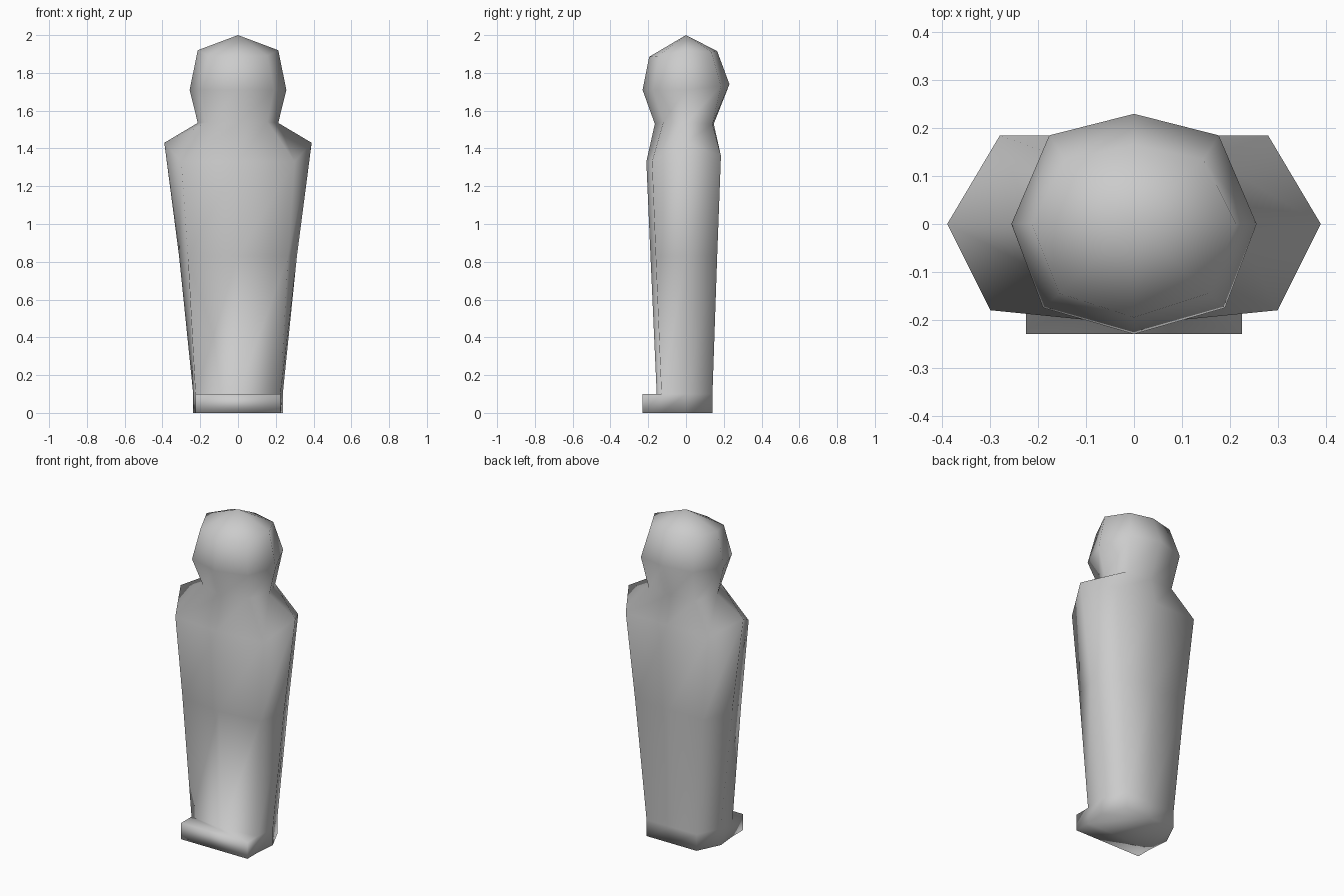
import bpy, bmesh

if "Cube" in bpy.data.objects:
    bpy.data.objects.remove(bpy.data.objects["Cube"])

# Each ring: front (y,z), front corner (x,y,z), side (x,z), back corner (x,y,z), back (y,z)
RINGS = [
    ((-.15, 0), (.225, -.13, 0), (.237, 0), (.17, .14, 0), (.14, 0)),                      # sole
    ((-.155, .1), (.225, -.13, .1), (.237, .1), (.17, .14, .1), (.14, .1)),                # ankles
    ((-.188, .83), (.265, -.16, .83), (.312, .83), (.23, .165, .83), (.165, .83)),         # waist
    ((-.21, 1.33), (.30, -.18, 1.33), (.39, 1.43), (.28, .185, 1.36), (.185, 1.36)),       # shoulders
    ((-.165, 1.53), (.155, -.12, 1.54), (.213, 1.535), (.155, .14, 1.53), (.147, 1.53)),   # neck
    ((-.23, 1.71), (.19, -.175, 1.71), (.256, 1.71), (.177, .185, 1.73), (.23, 1.74)),     # face
    ((-.195, 1.885), (.155, -.145, 1.89), (.213, 1.92), (.145, .135, 1.91), (.165, 1.915)),  # crown
]


def ring_points(front, fc, side, bc, back):
    right = [fc, (side[0], 0, side[1]), bc]
    left = [(-x, y, z) for x, y, z in reversed(right)]
    return [(0, *front)] + right + [(0, *back)] + left


bm = bmesh.new()
rings = [[bm.verts.new(p) for p in ring_points(*r)] for r in RINGS]

# Walls between rings; the front of the lowest band is left for the foot
for k, (lo, hi) in enumerate(zip(rings, rings[1:])):
    for i in range(8):
        j = (i + 1) % 8
        if k == 0 and i in (0, 7):
            continue
        bm.faces.new((lo[i], lo[j], hi[j], hi[i]))

# Head cap
apex = bm.verts.new((0, 0, 2))
for i in range(8):
    bm.faces.new((rings[-1][i], rings[-1][(i + 1) % 8], apex))

# Projecting foot block
sole, ankle = rings[0], rings[1]
bl, br, tr, tl = [bm.verts.new((x, -.23, z)) for x, z in
                  ((-.225, 0), (.225, 0), (.225, .1), (-.225, .1))]
bm.faces.new((bl, br, tr, tl))
bm.faces.new((br, sole[1], ankle[1], tr))
bm.faces.new((sole[7], bl, tl, ankle[7]))
bm.faces.new((tl, tr, ankle[1], ankle[0], ankle[7]))
bm.faces.new([bl] + sole[7:0:-1] + [br])
bm.verts.remove(sole[0])

bmesh.ops.recalc_face_normals(bm, faces=bm.faces)
for f in bm.faces:
    f.smooth = True

mesh = bpy.data.meshes.new("mummy_case")
bm.to_mesh(mesh)
bm.free()
obj = bpy.data.objects.new("mummy_case", mesh)
bpy.context.collection.objects.link(obj)
